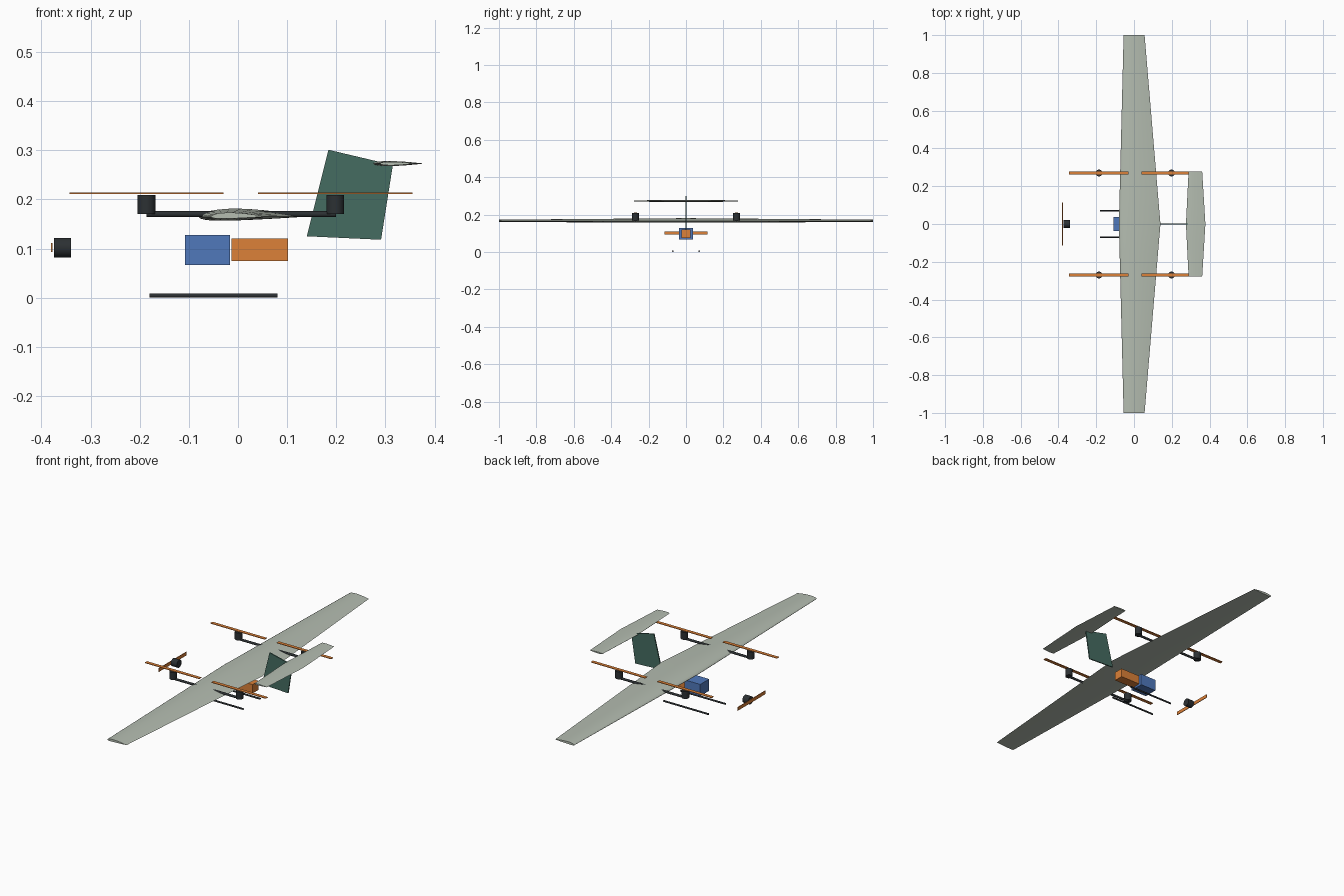
import bpy, bmesh, math
from mathutils import Vector

if "Cube" in bpy.data.objects:
    bpy.data.objects.remove(bpy.data.objects["Cube"])


def material(name, rgb):
    m = bpy.data.materials.new(name)
    m.diffuse_color = (*rgb, 1)
    m.use_nodes = True
    m.node_tree.nodes["Principled BSDF"].inputs["Base Color"].default_value = m.diffuse_color
    return m


SAGE = material("sage", (0.46, 0.51, 0.44))
GREEN = material("dark_green", (0.06, 0.15, 0.12))
DARK = material("charcoal", (0.025, 0.03, 0.033))
ORANGE = material("orange", (0.72, 0.22, 0.04))
BLUE = material("blue", (0.08, 0.19, 0.50))


def finish(bm, name, mat, smooth=False):
    bmesh.ops.recalc_face_normals(bm, faces=bm.faces)
    me = bpy.data.meshes.new(name)
    bm.to_mesh(me)
    bm.free()
    ob = bpy.data.objects.new(name, me)
    bpy.context.collection.objects.link(ob)
    me.materials.append(mat)
    if smooth:
        bpy.ops.object.select_all(action='DESELECT')
        ob.select_set(True)
        bpy.context.view_layer.objects.active = ob
        bpy.ops.object.shade_smooth_by_angle(angle=math.radians(35))
    return ob


def box(name, lo, hi, mat):
    lo, hi = Vector(lo), Vector(hi)
    bm = bmesh.new()
    bmesh.ops.create_cube(bm, size=1)
    for v in bm.verts:
        v.co = (lo + hi) / 2 + v.co * (hi - lo)
    return finish(bm, name, mat)


def rod(name, a, b, r, mat, sides=20):
    a, b = Vector(a), Vector(b)
    bm = bmesh.new()
    bmesh.ops.create_cone(bm, cap_ends=True, segments=sides, radius1=r,
                          radius2=r, depth=(b - a).length)
    q = (b - a).to_track_quat('Z', 'Y')
    for v in bm.verts:
        v.co = q @ v.co + (a + b) / 2
    return finish(bm, name, mat, True)


def airfoil(thick, camber, n=14):
    """Closed unit-chord section: upper surface back to front, then lower."""
    xs = [(1 - math.cos(math.pi * i / n)) / 2 for i in range(n + 1)]

    def surf(x, s):
        t = 5 * thick * (0.2969 * math.sqrt(x) - 0.126 * x - 0.3516 * x**2
                         + 0.2843 * x**3 - 0.1036 * x**4)
        p = 0.4
        c = (camber / p**2 * (2 * p * x - x * x) if x < p else
             camber / (1 - p)**2 * (1 - 2 * p + 2 * p * x - x * x))
        return (x, c + s * t)
    return [surf(x, 1) for x in reversed(xs)] + [surf(x, -1) for x in xs[1:-1]]


def wing(name, half, root, tip, z, thick, camber, stations, mat):
    """Tapered loft along y; root and tip are (leading x, trailing x)."""
    sec = airfoil(thick, camber)
    bm = bmesh.new()
    rings = []
    for i in range(-stations, stations + 1):
        f = abs(i) / stations
        le = root[0] + (tip[0] - root[0]) * f
        chord = root[1] + (tip[1] - root[1]) * f - le
        rings.append([bm.verts.new((le + chord * x, half * i / stations, z + chord * h))
                      for x, h in sec])
    n = len(sec)
    for a, b in zip(rings, rings[1:]):
        for j in range(n):
            bm.faces.new((a[j], a[(j + 1) % n], b[(j + 1) % n], b[j]))
    bm.faces.new(rings[0])
    bm.faces.new(rings[-1])
    return finish(bm, name, mat, True)


# Lifting surfaces
wing("main_wing", 1.0, (-0.08, 0.14), (-0.055, 0.056), 0.165, 0.11, 0.02, 6, SAGE)
wing("tailplane", 0.278, (0.275, 0.378), (0.289, 0.361), 0.273, 0.10, 0.0, 3, SAGE)

# Vertical fin
bm = bmesh.new()
profile = [(0.14, 0.125), (0.184, 0.301), (0.315, 0.27), (0.291, 0.118)]
face = bm.faces.new([bm.verts.new((x, -0.003, z)) for x, z in profile])
ext = bmesh.ops.extrude_face_region(bm, geom=[face])
for v in ext["geom"]:
    if isinstance(v, bmesh.types.BMVert):
        v.co.y = 0.003
finish(bm, "fin", GREEN)

# Lift booms, motors, propellers and skids on both sides
for side, s in (("left", 1), ("right", -1)):
    y = 0.27 * s
    rod(f"{side}_boom", (-0.186, y, 0.170), (0.199, y, 0.170), 0.006, DARK)
    for end, x in (("front", -0.186), ("rear", 0.198)):
        rod(f"{side}_{end}_lift_motor", (x, y, 0.170), (x, y, 0.209), 0.018, DARK, 28)
        box(f"{side}_{end}_lift_propeller", (x - 0.157, y - 0.009, 0.2115),
            (x + 0.157, y + 0.009, 0.2145), ORANGE)
    rod(f"{side}_skid", (-0.18, 0.07 * s, 0.0045), (0.08, 0.07 * s, 0.0045), 0.0045, DARK)

# Nose motor and propeller
rod("nose_motor", (-0.374, 0, 0.102), (-0.34, 0, 0.102), 0.02, DARK, 28)
box("nose_propeller", (-0.380, -0.115, 0.093), (-0.377, 0.115, 0.111), ORANGE)

# Battery and payload
box("battery", (-0.108, -0.037, 0.067), (-0.016, 0.037, 0.128), BLUE)
box("payload", (-0.013, -0.025, 0.075), (0.102, 0.025, 0.121), ORANGE)
